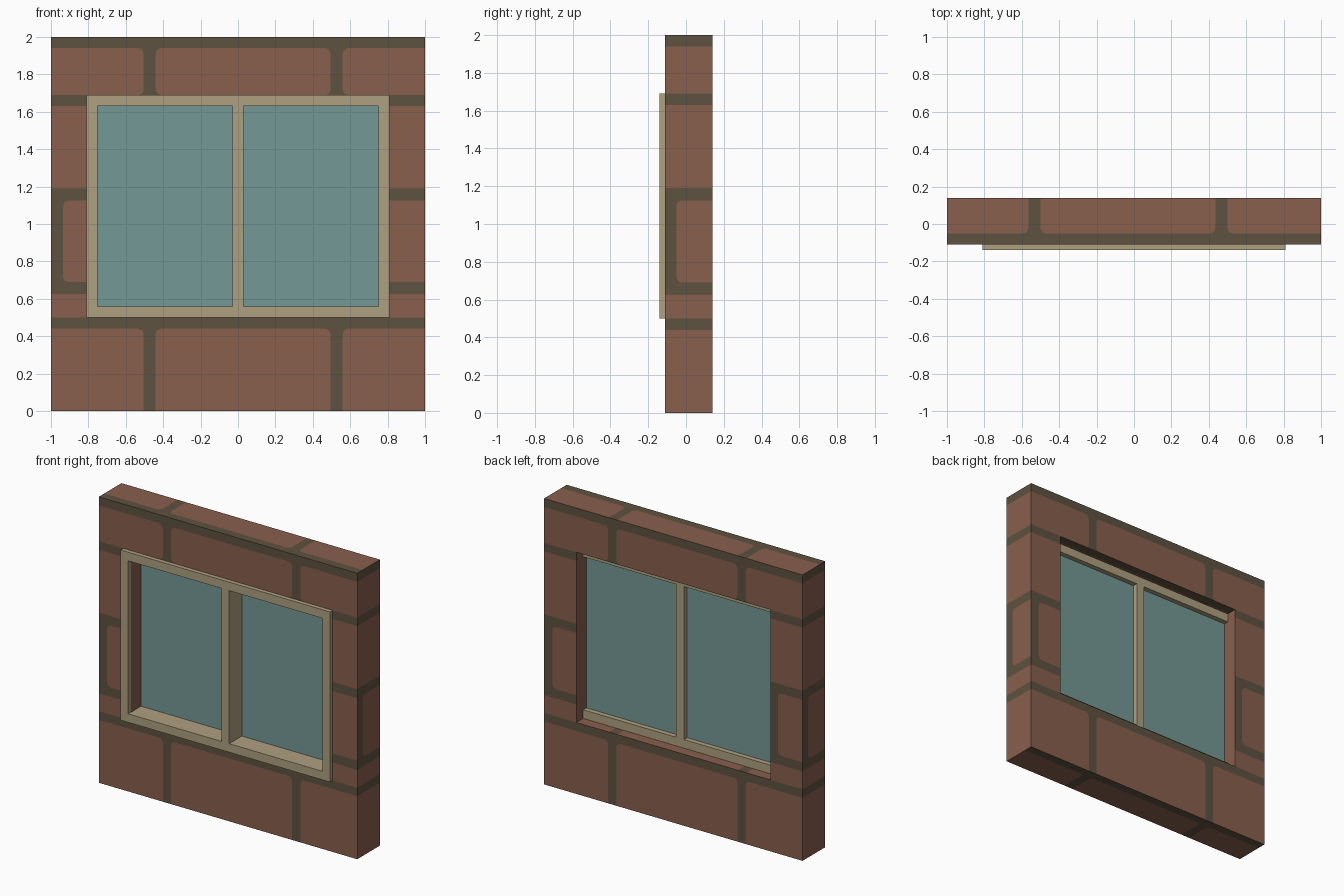
import bpy, bmesh, math
from mathutils import Vector

if "Cube" in bpy.data.objects:
    bpy.data.objects.remove(bpy.data.objects["Cube"])


def material(name, rgb):
    m = bpy.data.materials.new(name)
    lin = [((c / 255 + 0.055) / 1.055) ** 2.4 for c in rgb]
    m.diffuse_color = (*lin, 1)
    m.use_nodes = True
    m.node_tree.nodes["Principled BSDF"].inputs["Base Color"].default_value = m.diffuse_color
    return m


BRICK = material("brick red", (137, 95, 77))
GROUT = material("grout brown", (94, 82, 64))
FRAME = material("frame tan", (175, 160, 128))
GLASS = material("glass teal", (116, 153, 149))

# Main dimensions
Y0, Y1 = -0.11, 0.14            # wall front and back
OX, OZ0, OZ1 = 0.75, 0.5, 1.69  # window opening
JOINTS = [(0.44, 0.5), (0.625, 0.69), (1.125, 1.19), (1.63, 1.69), (1.94, 2.0)]
RADIUS = 0.03                   # rounded brick corners


def inside(v, spans):
    return any(a < v < b for a, b in spans)


def wall_rule(long_joints, mid_joints):
    """Grout rule for an upright face: level joints plus upright joints per course."""
    def rule(u, z):
        if inside(z, JOINTS):
            return True
        if z < 0.44 or z > 1.69:
            return inside(u, long_joints)
        return 0.69 < z < 1.125 and inside(u, mid_joints)
    return rule


def flat_rule(strip):
    """Grout rule for a level face: one long strip and two cross joints."""
    return lambda x, y: inside(y, [strip]) or inside(x, [(-0.565, -0.5), (0.435, 0.5)])


def panel(bm, us, vs, place, normal, rule, hole=None):
    """Flat face cut into brick and grout cells, with rounded brick corners."""
    us, vs = sorted(set(us)), sorted(set(vs))
    normal = Vector(normal)

    def grout(i, j):
        if not (0 <= i < len(us) - 1 and 0 <= j < len(vs) - 1):
            return False
        return rule((us[i] + us[i + 1]) / 2, (vs[j] + vs[j + 1]) / 2)

    def face(points, mat):
        f = bm.faces.new([bm.verts.new(place(*p)) for p in points])
        f.normal_update()
        if f.normal.dot(normal) < 0:
            f.normal_flip()
        f.material_index = mat

    for i in range(len(us) - 1):
        for j in range(len(vs) - 1):
            cu, cv = (us[i] + us[i + 1]) / 2, (vs[j] + vs[j + 1]) / 2
            if hole and hole(cu, cv):
                continue
            is_grout = grout(i, j)
            outline = []
            for du, dv in ((0, 0), (1, 0), (1, 1), (0, 1)):
                u, v = us[i + du], vs[j + dv]
                su, sv = 2 * du - 1, 2 * dv - 1
                if not is_grout and grout(i + su, j) and grout(i, j + sv) and grout(i + su, j + sv):
                    arc = []
                    for k in range(5):
                        a = math.pi / 2 * k / 4
                        arc.append((u - su * RADIUS * (1 - math.cos(a)),
                                    v - sv * RADIUS * (1 - math.sin(a))))
                    if su != sv:
                        arc.reverse()
                    outline += arc
                    face(arc + [(u, v)], 1)
                else:
                    outline.append((u, v))
            face(outline, int(is_grout))


def ends(spans):
    return [v for s in spans for v in s]


def in_opening(x, z):
    return abs(x) < OX and OZ0 < z < OZ1


# Brick wall with its outer faces and the reveals of the opening
bm = bmesh.new()
zs = [0, 2] + ends(JOINTS)
faces = [  # y, facing, long joints, middle course joints
    (Y0, -1, [(-0.505, -0.44), (0.495, 0.56)], [(-1, -0.935)]),
    (Y1, 1, [(0.44, 0.505), (-0.56, -0.495)], [(0.935, 1), (-0.81, -0.75)]),
]
for y, n, long_j, mid_j in faces:
    panel(bm, [-1, -OX, OX, 1] + ends(long_j + mid_j), zs,
          lambda x, z, y=y: (x, y, z), (0, n, 0), wall_rule(long_j, mid_j), in_opening)

for s, strip in ((1, (Y0, -0.05)), (-1, (0.08, Y1))):
    # outer end and matching plain reveal
    panel(bm, [Y0, Y1, *strip], zs, lambda y, z, s=s: (s, y, z), (s, 0, 0),
          wall_rule([], [strip]))
    panel(bm, [Y0, Y1], [OZ0, OZ1], lambda y, z, s=s: (s * OX, y, z), (-s, 0, 0),
          lambda u, v: False)
    # level faces: top and sill, then underside and head of the opening
    for z, w in (((2, 1), (OZ0, OX)) if s > 0 else ((0, 1), (OZ1, OX))):
        panel(bm, [-w, -0.565, -0.5, 0.435, 0.5, w], [Y0, Y1, *strip],
              lambda x, y, z=z: (x, y, z), (0, 0, s), flat_rule(strip))

bmesh.ops.remove_doubles(bm, verts=bm.verts, dist=1e-5)
mesh = bpy.data.meshes.new("brick_wall")
bm.to_mesh(mesh)
bm.free()
mesh.materials.append(BRICK)
mesh.materials.append(GROUT)
bpy.context.collection.objects.link(bpy.data.objects.new("brick_wall", mesh))


def box(name, lo, hi, mat):
    bpy.ops.mesh.primitive_cube_add(size=1, location=[(a + b) / 2 for a, b in zip(lo, hi)])
    ob = bpy.context.object
    ob.name = name
    ob.scale = [b - a for a, b in zip(lo, hi)]
    ob.data.materials.append(mat)


# Window frame
F0, F1 = -0.14, 0.065
box("bottom_rail", (-0.81, F0, OZ0), (0.81, F1, 0.56), FRAME)
box("top_rail", (-0.81, F0, 1.63), (0.81, F1, OZ1), FRAME)
box("left_jamb", (-0.81, F0, 0.56), (-0.752, F1, 1.63), FRAME)
box("right_jamb", (0.752, F0, 0.56), (0.81, F1, 1.63), FRAME)
box("mullion", (-0.03, F0, 0.56), (0.03, F1, 1.63), FRAME)

# Glass panes
for side, a, b in (("left", -0.752, -0.03), ("right", 0.03, 0.752)):
    box(side + "_pane", (a, 0.0, 0.56), (b, 0.03, 1.63), GLASS)
